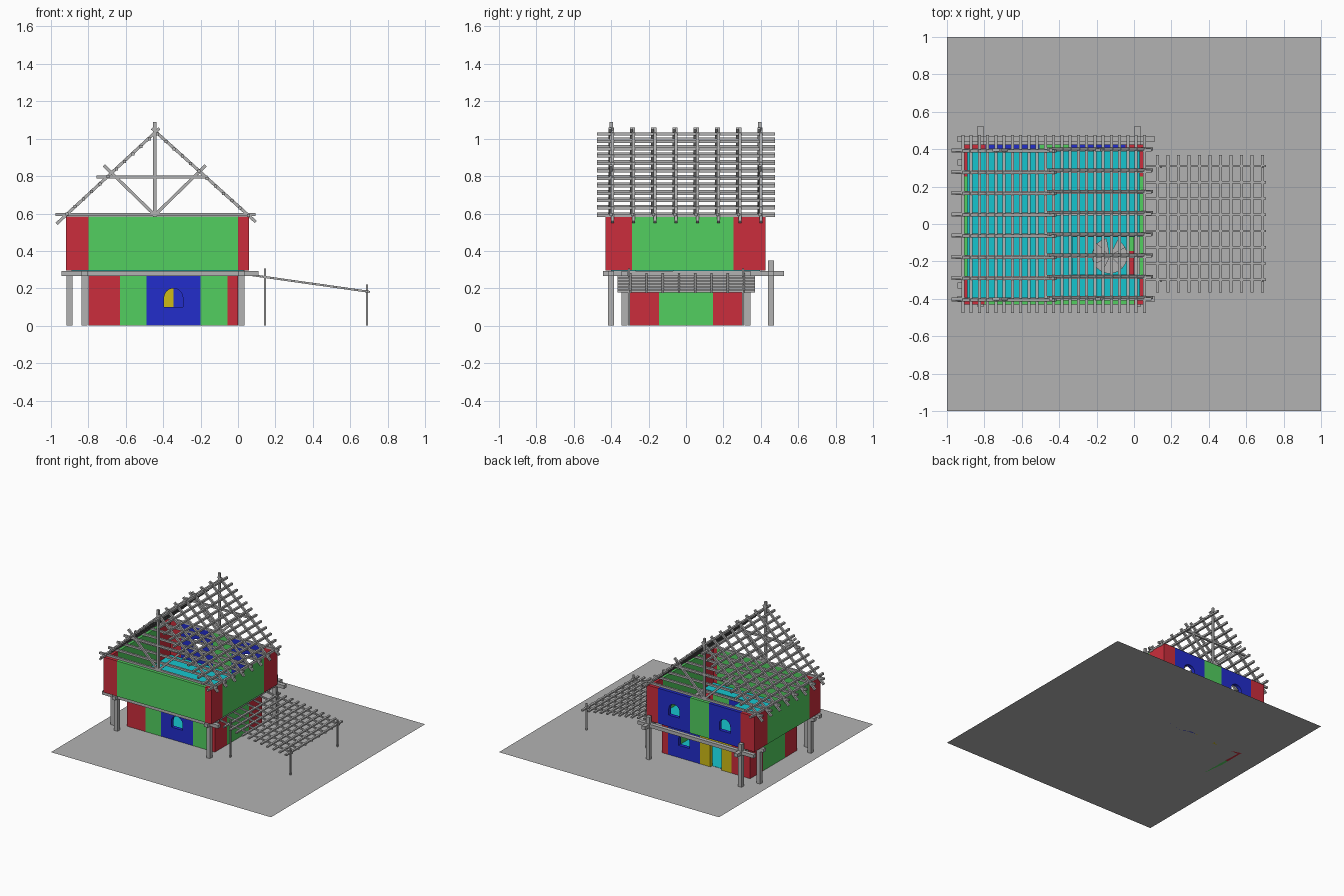
import bpy, bmesh, math
from mathutils import Vector, Matrix

if "Cube" in bpy.data.objects:
    bpy.data.objects.remove(bpy.data.objects["Cube"])


def mat(name, r, g, b):
    m = bpy.data.materials.new(name)
    m.diffuse_color = (r, g, b, 1)
    m.use_nodes = True
    m.node_tree.nodes["Principled BSDF"].inputs["Base Color"].default_value = m.diffuse_color
    return m


GREY = mat("grey", 0.45, 0.45, 0.45)
RED = mat("red", 0.60, 0.027, 0.045)
GREEN = mat("green", 0.085, 0.62, 0.115)
BLUE = mat("blue", 0.016, 0.026, 0.60)
CYAN = mat("cyan", 0.008, 0.56, 0.62)
YELLOW = mat("yellow", 0.62, 0.50, 0.008)


def finish(bm, name, material):
    bmesh.ops.recalc_face_normals(bm, faces=bm.faces[:])
    me = bpy.data.meshes.new(name)
    bm.to_mesh(me)
    bm.free()
    me.materials.append(material)
    ob = bpy.data.objects.new(name, me)
    bpy.context.collection.objects.link(ob)
    return ob


def add_box(bm, x0, x1, y0, y1, z0, z1):
    m = Matrix.Translation(((x0 + x1) / 2, (y0 + y1) / 2, (z0 + z1) / 2))
    bmesh.ops.create_cube(bm, size=1, matrix=m @ Matrix.Diagonal((x1 - x0, y1 - y0, z1 - z0, 1)))


def boxes(name, material, *specs):
    bm = bmesh.new()
    for s in specs:
        add_box(bm, *s)
    return finish(bm, name, material)


def add_bar(bm, x0, z0, x1, z1, y, w, t):
    """Bar in a plane of constant y, from (x0, z0) to (x1, z1)."""
    d = Vector((x1 - x0, 0, z1 - z0))
    m = Matrix.Translation(((x0 + x1) / 2, y, (z0 + z1) / 2))
    m = m @ Matrix.Rotation(-math.atan2(d.z, d.x), 4, 'Y')
    bmesh.ops.create_cube(bm, size=1, matrix=m @ Matrix.Diagonal((d.length, w, t, 1)))


def opening_panel(name, material, x0, x1, y0, y1, z0, z1, hw, zb, zs, arch):
    """Wall panel with an opening, built as two extruded halves."""
    bm = bmesh.new()
    cx = (x0 + x1) / 2
    for s, edge in ((-1, x0), (1, x1)):
        steps = 6 if arch else 1
        if arch:
            curve = [(cx + s * hw * math.sin(i * math.pi / 12), zs + hw * math.cos(i * math.pi / 12))
                     for i in range(steps + 1)]
        else:
            curve = [(cx, zs), (cx + s * hw, zs)]
        pts = [(edge, z0), (edge, z1), (cx, z1)] + curve + [(cx + s * hw, zb)]
        if zb > z0:
            pts += [(cx, zb), (cx, z0)]
        f = bm.faces.new([bm.verts.new((x, y0, z)) for x, z in pts])
        r = bmesh.ops.extrude_face_region(bm, geom=[f])
        bmesh.ops.translate(bm, verts=[v for v in r["geom"] if isinstance(v, bmesh.types.BMVert)],
                            vec=(0, y1 - y0, 0))
    return finish(bm, name, material)


# ground slab of the model and lower floor
bm = bmesh.new()
bmesh.ops.create_grid(bm, x_segments=1, y_segments=1, size=1)
finish(bm, "base_plate", GREY)
boxes("lower_floor", CYAN, (-0.78, -0.02, -0.28, 0.29, 0.001, 0.003))

T = 0.03


def corners(name, x, y, xs, ys, z0, z1):
    """Four red L-shaped corners; xs and ys are the inner ends of each leg."""
    for i, (ix, iy) in enumerate(((0, 0), (1, 0), (0, 1), (1, 1))):
        sx, sy = (1, -1)[ix], (1, -1)[iy]
        leg_x = sorted((x[ix], xs[iy][ix]))
        leg_y = sorted((y[iy] + sy * T, ys[iy]))
        boxes(f"{name}_{i + 1}", RED,
              (*leg_x, *sorted((y[iy], y[iy] + sy * T)), z0, z1),
              (*sorted((x[ix], x[ix] + sx * T)), *leg_y, z0, z1))


# lower storey walls
Z0, Z1 = 0.0, 0.268
corners("lower_corner", (-0.80, 0.0), (-0.30, 0.31), ((-0.63, -0.055), (-0.63, -0.055)),
        (-0.145, 0.145), Z0, Z1)
boxes("lower_front_plain", GREEN, (-0.63, -0.49, -0.30, -0.27, Z0, Z1),
      (-0.20, -0.055, -0.30, -0.27, Z0, Z1))
boxes("lower_side_plain", GREEN, (-0.80, -0.77, -0.145, 0.145, Z0, Z1),
      (-0.03, 0.0, -0.145, 0.145, Z0, Z1))
opening_panel("lower_front_window", BLUE, -0.49, -0.20, -0.30, -0.27, Z0, Z1, 0.05, 0.10, 0.15, True)
opening_panel("lower_back_window", BLUE, -0.345, -0.055, 0.28, 0.31, Z0, Z1, 0.05, 0.10, 0.15, True)
opening_panel("door_panel", YELLOW, -0.63, -0.345, 0.28, 0.31, Z0, Z1, 0.05, 0.0, 0.21, False)

# upper storey walls
Z0, Z1 = 0.295, 0.585
corners("upper_corner", (-0.92, 0.06), (-0.43, 0.425), ((-0.80, 0.0), (-0.795, -0.045)),
        (-0.29, 0.255), Z0, Z1)
boxes("upper_front_plain", GREEN, (-0.80, 0.0, -0.43, -0.40, Z0, Z1))
boxes("upper_side_plain", GREEN, (-0.92, -0.89, -0.29, 0.255, Z0, Z1),
      (0.03, 0.06, -0.29, 0.255, Z0, Z1))
boxes("upper_back_plain", GREEN, (-0.505, -0.335, 0.395, 0.425, Z0, Z1))
for n, (a, b) in enumerate(((-0.795, -0.505), (-0.335, -0.045))):
    opening_panel(f"upper_back_window_{n + 1}", BLUE, a, b, 0.395, 0.425, Z0, Z1, 0.05, 0.39, 0.44, True)

# upper floor around the stairwell
boxes("upper_floor", CYAN, (-0.89, -0.33, -0.40, 0.395, 0.285, 0.297),
      (-0.33, 0.03, -0.07, 0.395, 0.285, 0.297), (-0.33, 0.03, -0.40, -0.27, 0.285, 0.297))

# winding stair under the stairwell
bm = bmesh.new()
for i in range(9):
    a0, a1 = (math.radians(100 + 36 * k) for k in (i, i + 1))
    z = 0.03 * (i + 1)
    pts = [(-0.13, -0.17)] + [(-0.13 + 0.095 * math.cos(a), -0.17 + 0.095 * math.sin(a))
                              for a in (a0, (a0 + a1) / 2, a1)]
    f = bm.faces.new([bm.verts.new((x, y, z)) for x, y in pts])
    r = bmesh.ops.extrude_face_region(bm, geom=[f])
    bmesh.ops.translate(bm, verts=[v for v in r["geom"] if isinstance(v, bmesh.types.BMVert)],
                        vec=(0, 0, -0.008))
finish(bm, "winding_stair", GREY)

# posts
H = 0.016
bm = bmesh.new()
for x, y, top in ((-0.90, -0.33, 0.27), (-0.90, 0.33, 0.27), (-0.82, -0.40, 0.27),
                  (0.02, -0.40, 0.27), (-0.82, 0.455, 0.35), (0.02, 0.455, 0.35)):
    add_box(bm, x - H, x + H, y - H, y + H, 0, top)
finish(bm, "support_posts", GREY)

# floor beams
bm = bmesh.new()
for y, x1 in ((-0.40, 0.11), (-0.33, 0.05), (0.33, 0.05), (0.455, 0.11)):
    add_box(bm, -0.945, x1, y - H, y + H, 0.266, 0.294)
for x in (-0.82, 0.02):
    add_box(bm, x - H, x + H, -0.445, 0.525, 0.265, 0.2935)
finish(bm, "floor_beams", GREY)

# roof: rafters and tie beams
W = 0.016
ys = [-0.40 + i * 0.795 / 7 for i in range(8)]
rafters, ties = bmesh.new(), bmesh.new()
for y in ys:
    add_bar(rafters, -0.97, 0.545, -0.42, 1.055, y - 0.006, W, W)
    add_bar(rafters, 0.095, 0.555, -0.46, 1.055, y + 0.006, W, W)
    add_bar(ties, -0.977, 0.595, 0.093, 0.595, y, W, W)
finish(rafters, "rafters", GREY)
finish(ties, "tie_beams", GREY)

# end trusses: king post, collar and braces
bm = bmesh.new()
for y in (ys[0], ys[-1]):
    add_box(bm, -0.454, -0.436, y - 0.009, y + 0.009, 0.585, 1.09)
    add_bar(bm, -0.757, 0.795, -0.163, 0.795, y, W, W)
    add_bar(bm, -0.44, 0.587, -0.717, 0.857, y, W, W)
    add_bar(bm, -0.45, 0.587, -0.173, 0.857, y, W, W)
finish(bm, "end_trusses", GREY)

# roof battens on both slopes
bm = bmesh.new()
for i in range(23):
    x = -0.915 + i * 0.97 / 22
    z = 0.592 + 0.91 * (x + 0.92) if x < -0.44 else 0.580 + 0.90 * (0.065 - x)
    z = min(z, 1.025)
    add_box(bm, x - 0.008, x + 0.008, -0.475, 0.475, z - 0.008, z + 0.008)
finish(bm, "roof_battens", GREY)

# pergola
bm = bmesh.new()
for y in (-0.305, 0.305):
    add_box(bm, 0.139, 0.151, y - 0.006, y + 0.006, 0, 0.305)
    add_box(bm, 0.684, 0.696, y - 0.006, y + 0.006, 0, 0.22)
finish(bm, "pergola_posts", GREY)
bm = bmesh.new()
for i in range(8):
    add_bar(bm, 0.05, 0.274, 0.705, 0.181, -0.298 + i * 0.0868, 0.012, 0.011)
for i in range(11):
    x = 0.125 + i * 0.0563
    z = 0.274 - (x - 0.05) * 0.142
    add_box(bm, x - 0.008, x + 0.008, -0.365, 0.368, z - 0.006, z + 0.006)
finish(bm, "pergola_lattice", GREY)
